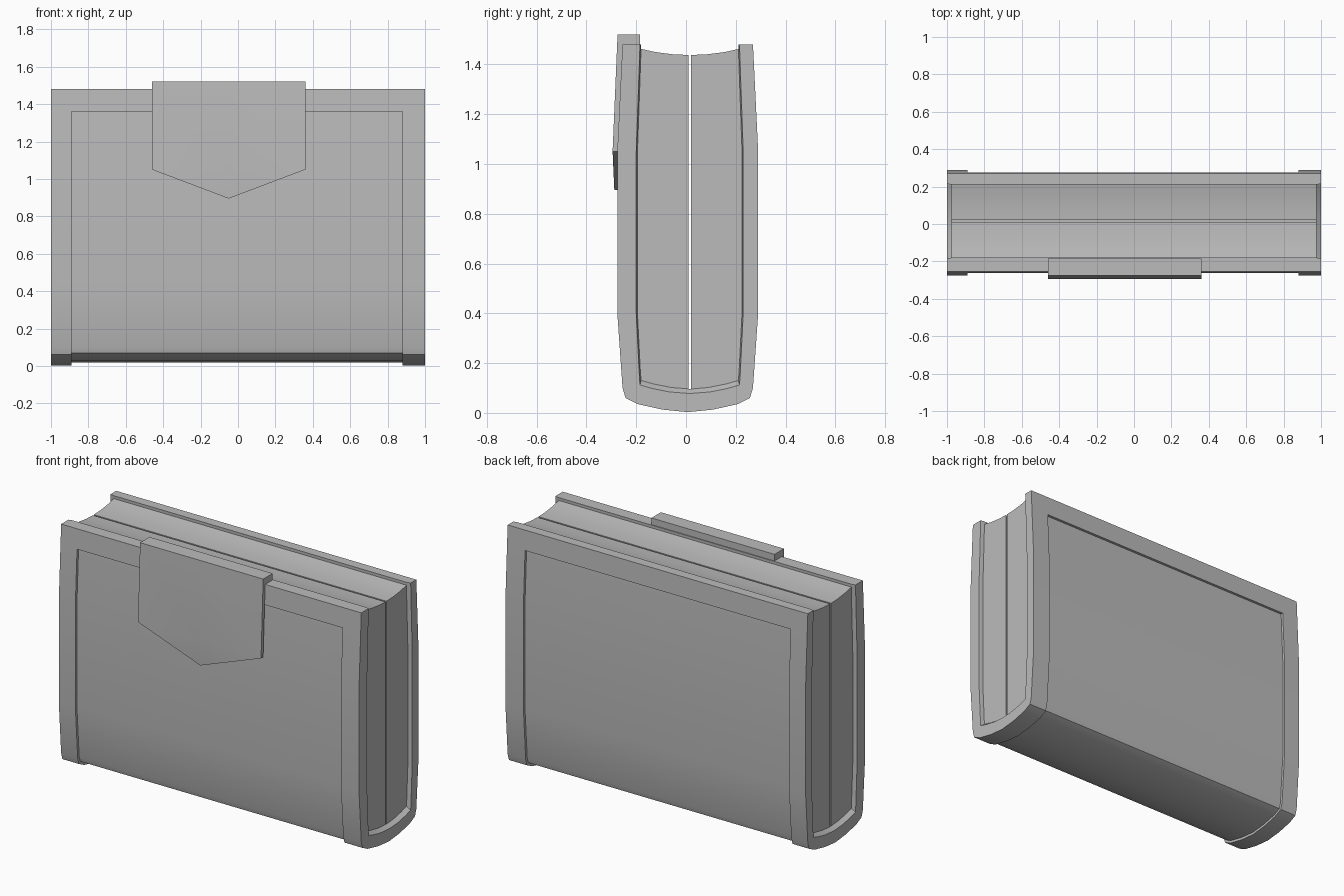
import bpy, bmesh, math

if "Cube" in bpy.data.objects:
    bpy.data.objects.remove(bpy.data.objects["Cube"])

grey = bpy.data.materials.new("plain grey")
grey.diffuse_color = (0.5, 0.5, 0.5, 1)
grey.use_nodes = True
grey.node_tree.nodes["Principled BSDF"].inputs["Base Color"].default_value = grey.diffuse_color


def finish(bm, name):
    bmesh.ops.remove_doubles(bm, verts=bm.verts[:], dist=1e-5)
    bmesh.ops.recalc_face_normals(bm, faces=bm.faces[:])
    me = bpy.data.meshes.new(name)
    bm.to_mesh(me)
    bm.free()
    me.materials.append(grey)
    ob = bpy.data.objects.new(name, me)
    bpy.context.collection.objects.link(ob)
    bpy.ops.object.select_all(action='DESELECT')
    ob.select_set(True)
    bpy.context.view_layer.objects.active = ob
    bpy.ops.object.shade_smooth_by_angle(angle=math.radians(30))
    return ob


def loft(bm, sections, caps=True):
    """Join closed sections of equal length; returns vertex rows."""
    rows = [[bm.verts.new(p) for p in s] for s in sections]
    n = len(rows[0])
    for a, b in zip(rows, rows[1:]):
        for i in range(n):
            j = (i + 1) % n
            bm.faces.new((a[i], a[j], b[j], b[i]))
    if caps:
        bm.faces.new(rows[0])
        bm.faces.new(rows[-1])
    return rows


def both_sides(half, centre):
    """Mirror a half profile (top to bottom middle) into a full U."""
    front = [(centre - y, z) for y, z in half]
    back = [(centre + y, z) for y, z in half[-2::-1]]
    return front + back


# cover: U-shaped shell, open at the top and both ends
OUTER = [(.262, 1.48), (.268, 1.36), (.283, 1.05), (.283, .40), (.262, .10),
         (.25, .06), (.20, .035), (.10, .013), (0, .003)]
INNER = [(.20, 1.48), (.204, 1.36), (.215, 1.05), (.215, .40), (.203, .16),
         (.20, .112), (.15, .098), (.08, .084), (0, .078)]
outer = both_sides(OUTER, .007)
lip = both_sides(INNER, .015)
lining = both_sides([(y - .005, z + (.018 if z < .15 else 0)) for y, z in INNER], .015)
X0, X1 = -.89, .88
bm = bmesh.new()
sections = []
for x in (-1, -.975, X0, X1, .975, 1):
    inside = lip if abs(x) == 1 else lining
    sections.append([(x, y, z) for y, z in outer + inside[::-1]])
rows = loft(bm, sections, caps=False)
n = len(outer)
for row in (rows[0], rows[-1]):
    for i in range(n - 1):
        bm.faces.new((row[i], row[i + 1], row[2 * n - 2 - i], row[2 * n - 1 - i]))
bmesh.ops.recalc_face_normals(bm, faces=bm.faces[:])

# sunken panel running around front, bottom and back
span_a, span_b = set(rows[2][1:n - 1]), set(rows[3][1:n - 1])
panel = [f for f in bm.faces if all(v in span_a or v in span_b for v in f.verts)]
geom = bmesh.ops.extrude_face_region(bm, geom=panel)["geom"]
new_faces = {g for g in geom if isinstance(g, bmesh.types.BMFace)}
moves = {}
for v in (g for g in geom if isinstance(g, bmesh.types.BMVert)):
    ns = [f.normal.copy() for f in v.link_faces if f in new_faces]
    d = sum(ns[1:], ns[0]).normalized()
    moves[v] = d * (.015 / max(.5, d.dot(ns[0])))
for v, m in moves.items():
    v.co -= m
old = [f for f in panel if f.is_valid and f not in new_faces]
if old:
    bmesh.ops.delete(bm, geom=old, context='FACES')
finish(bm, "cover")

# two inner blocks with a narrow slit between them and a dished top
for side, name in ((-1, "front_inner_block"), (1, "back_inner_block")):
    top = [(.005, 1.438), (.07, 1.441), (.14, 1.45), (.199, 1.463)]
    wall = [(y + .002, z) for y, z in INNER[1:-1]] + [(.005, .08)]
    prof = [(.016 + side * y, z) for y, z in top + wall]
    bm = bmesh.new()
    loft(bm, [[(x, y, z) for y, z in prof] for x in (-.975, .975)])
    finish(bm, name)

# closing flap with a pointed lower end
bm = bmesh.new()
sections = []
for x, pointed in ((-.46, False), (-.05, True), (.36, False)):
    tip = [(-.288, .895), (-.27, .895)] if pointed else [(-.295, 1.05), (-.275, 1.05)]
    prof = [(-.185, 1.48), (-.185, 1.52), (-.275, 1.52), (-.295, 1.05)] + tip
    prof += [(-.275, 1.05), (-.255, 1.48)]
    sections.append([(x, y, z) for y, z in prof])
loft(bm, sections)
bmesh.ops.dissolve_degenerate(bm, dist=1e-5, edges=bm.edges[:])
finish(bm, "flap")
